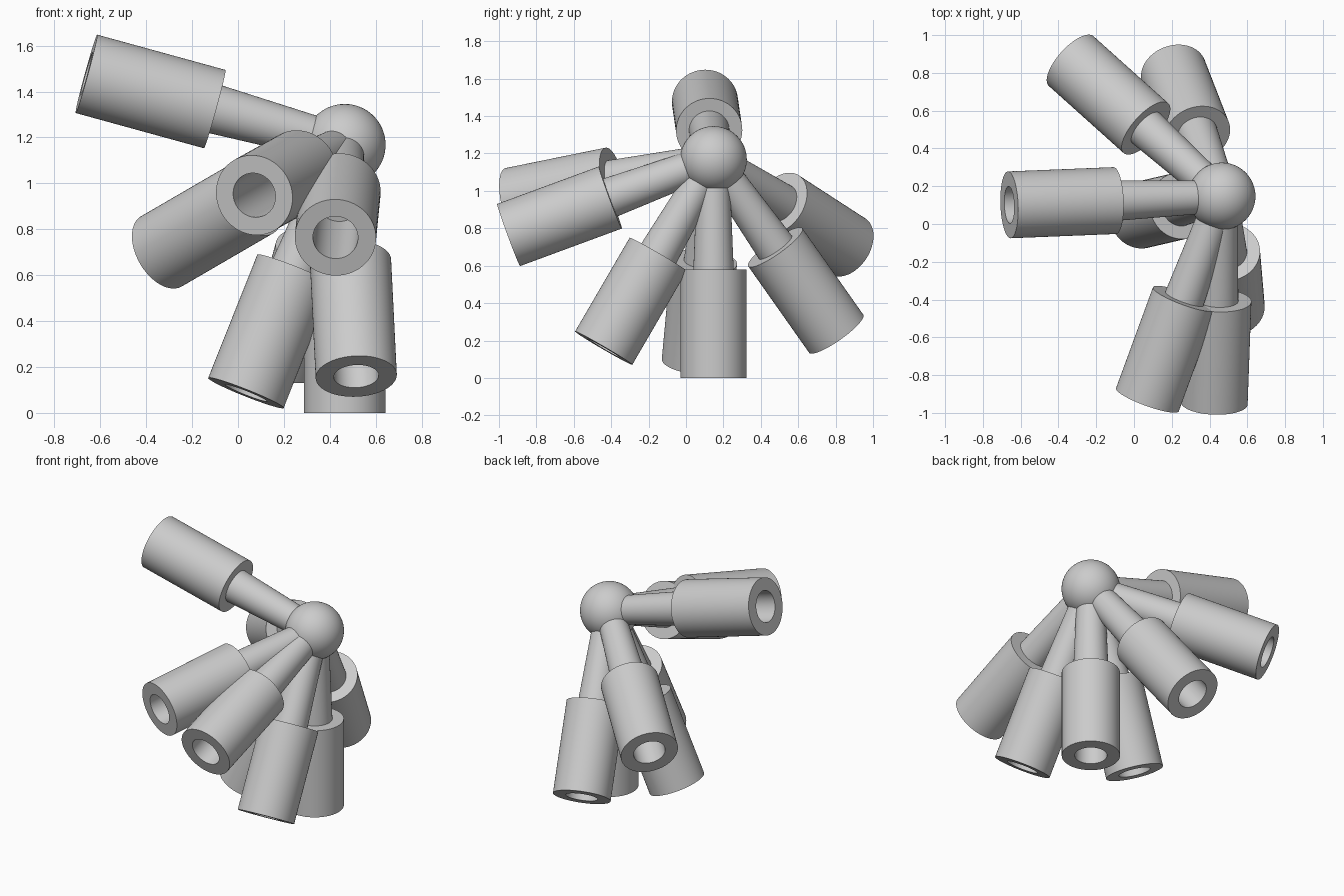
import bpy
import math
from mathutils import Vector

cube = bpy.data.objects.get("Cube")
if cube:
    bpy.data.objects.remove(cube, do_unlink=True)

# One plain grey for everything
grey = bpy.data.materials.new("light grey")
grey.use_nodes = True
GREY = (0.6, 0.6, 0.6, 1)
grey.diffuse_color = GREY
grey.node_tree.nodes["Principled BSDF"].inputs["Base Color"].default_value = GREY

HUB = Vector((0.465, 0.147, 1.168))
SEGMENTS = 64


def finish(obj, name):
    obj.name = name
    obj.data.materials.append(grey)
    bpy.ops.object.shade_smooth_by_angle(angle=math.radians(35))


def lathe(name, profile, direction):
    """Spin a (radius, distance) profile about an axis leaving the hub."""
    verts, faces = [], []
    for radius, dist in profile:
        for i in range(SEGMENTS):
            a = 2 * math.pi * i / SEGMENTS
            verts.append((radius * math.cos(a), radius * math.sin(a), dist))
    for row in range(len(profile) - 1):
        for i in range(SEGMENTS):
            j = (i + 1) % SEGMENTS
            low, high = row * SEGMENTS, (row + 1) * SEGMENTS
            faces.append((low + i, low + j, high + j, high + i))
    # Close both ends of the profile
    last = (len(profile) - 1) * SEGMENTS
    faces.append(tuple(reversed(range(SEGMENTS))))
    faces.append(tuple(range(last, last + SEGMENTS)))
    mesh = bpy.data.meshes.new(name)
    mesh.from_pydata(verts, [], faces)
    obj = bpy.data.objects.new(name, mesh)
    bpy.context.collection.objects.link(obj)
    obj.location = HUB
    obj.rotation_euler = direction.to_track_quat("Z", "Y").to_euler()
    bpy.ops.object.select_all(action="DESELECT")
    obj.select_set(True)
    bpy.context.view_layer.objects.active = obj
    finish(obj, name)


# Central ball
bpy.ops.mesh.primitive_uv_sphere_add(segments=64, ring_count=32, radius=0.178, location=HUB)
finish(bpy.context.object, "hub_ball")

# Tapered neck, then a wide barrel with a blind bore in its open end
NECK = [(0.086, 0.05), (0.109, 0.62)]
BARREL = [(0.177, 0.588), (0.177, 1.168), (0.098, 1.168), (0.098, 0.7)]

arms = {
    "raised_right": (-1.11, -0.045, 0.305),
    "front": (-0.04, -1.085, -0.40),
    "front_right": (-0.395, -1.08, -0.22),
    "lower_front": (0.05, -0.585, -1.005),
    "lower_right": (-0.43, -0.10, -1.08),
    "back_right": (-0.795, 0.713, -0.462),
    "lower_back": (-0.255, 0.655, -0.93),
    "upright": (0, 0, -1),
}
for name, direction in arms.items():
    axis = Vector(direction).normalized()
    lathe(name + "_neck", NECK, axis)
    lathe(name + "_barrel", BARREL, axis)
